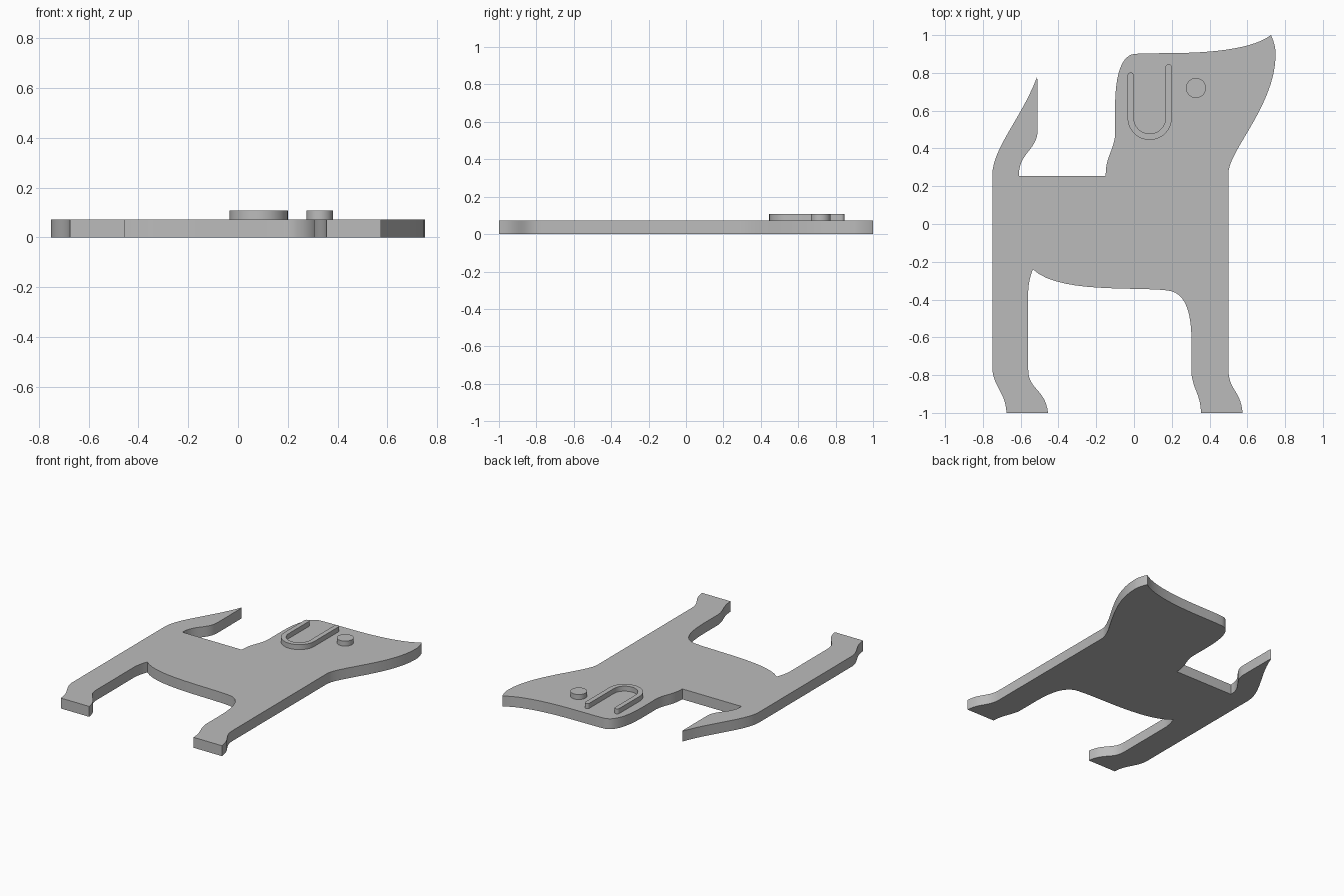
import bpy
import bmesh
import math
from mathutils import Vector

default_cube = bpy.data.objects.get("Cube")
if default_cube:
    bpy.data.objects.remove(default_cube, do_unlink=True)

BODY_TOP = 0.073
DETAIL_TOP = 0.108
STEPS = 14

grey = bpy.data.materials.new("plain grey")
grey.use_nodes = True
colour = (0.5, 0.5, 0.5, 1)
grey.diffuse_color = colour
for node in grey.node_tree.nodes:
    if node.type == "BSDF_PRINCIPLED":
        node.inputs["Base Color"].default_value = colour


def trace(start, segments):
    """Closed outline: one point is a straight edge, three are a Bezier curve."""
    points = [Vector(start)]
    for segment in segments:
        if len(segment) == 1:
            points.append(Vector(segment[0]))
            continue
        a = points[-1].copy()
        b, c, d = (Vector(p) for p in segment)
        for i in range(1, STEPS + 1):
            t = i / STEPS
            s = 1 - t
            points.append(a * s**3 + b * (3 * s * s * t) + c * (3 * s * t * t) + d * t**3)
    if (points[0] - points[-1]).length < 0.0001:
        points.pop()
    return points


def plate(name, outline, bottom, top):
    """Extrude a flat outline upward into a solid plate."""
    bm = bmesh.new()
    base = bm.faces.new([bm.verts.new((p[0], p[1], bottom)) for p in outline])
    extruded = bmesh.ops.extrude_face_region(bm, geom=[base], use_keep_orig=True)
    raised = [g for g in extruded["geom"] if isinstance(g, bmesh.types.BMVert)]
    bmesh.ops.translate(bm, verts=raised, vec=(0, 0, top - bottom))
    bmesh.ops.recalc_face_normals(bm, faces=bm.faces)
    mesh = bpy.data.meshes.new(name)
    bm.to_mesh(mesh)
    bm.free()
    mesh.materials.append(grey)
    obj = bpy.data.objects.new(name, mesh)
    bpy.context.collection.objects.link(obj)
    bpy.ops.object.select_all(action="DESELECT")
    obj.select_set(True)
    bpy.context.view_layer.objects.active = obj
    bpy.ops.object.shade_smooth_by_angle(angle=math.radians(30))
    return obj


# Dog silhouette, counterclockwise from the heel of the hind foot
silhouette = trace((-.675, -1), [
    # hind foot and inner hind leg
    [(-.455, -1)],
    [(-.47, -.87), (-.56, -.88), (-.56, -.77)],
    [(-.56, -.36)],
    [(-.56, -.31), (-.545, -.265), (-.535, -.24)],
    # belly
    [(-.4, -.37), (0, -.33), (.18, -.352)],
    [(.28, -.365), (.305, -.48), (.305, -.64)],
    # front leg and foot
    [(.305, -.8)],
    [(.32, -.89), (.35, -.9), (.355, -1)],
    [(.575, -1)],
    [(.565, -.88), (.5, -.88), (.5, -.77)],
    # chest, chin and nose
    [(.5, .28)],
    [(.52, .41), (.75, .64), (.75, .9)],
    [(.75, .94), (.735, .98), (.725, 1)],
    # brow and back of the head
    [(.62, .92), (.37, .905), (.2, .905)],
    [(.12, .903), (.06, .905), (0, .9)],
    [(-.07, .89), (-.1, .78), (-.1, .62)],
    [(-.1, .47)],
    [(-.11, .38), (-.15, .36), (-.15, .255)],
    # back and tail
    [(-.61, .255)],
    [(-.61, .38), (-.51, .39), (-.51, .5)],
    [(-.51, .74)],
    [(-.51, .755), (-.51, .765), (-.515, .775)],
    [(-.59, .57), (-.75, .4), (-.75, .26)],
    # outer hind leg
    [(-.75, -.77)],
    [(-.74, -.87), (-.68, -.89), (-.675, -1)],
])
plate("dog_body", silhouette, 0, BODY_TOP)


# Raised ear: a U-shaped band with uneven arms and rounded tips
def arc(centre, radius, start, end, count):
    angles = [math.radians(start + (end - start) * i / count) for i in range(count + 1)]
    return [(centre[0] + radius * math.cos(a), centre[1] + radius * math.sin(a)) for a in angles]


ear_centre = (.083, .562)
outer, inner = .117, .084
tip = (outer - inner) / 2
middle = (outer + inner) / 2
ear = (
    arc(ear_centre, outer, 180, 360, 32)
    + arc((ear_centre[0] + middle, .83), tip, 0, 180, 10)
    + arc(ear_centre, inner, 360, 180, 32)
    + arc((ear_centre[0] - middle, .786), tip, 0, 180, 10)
)
plate("ear", ear, BODY_TOP, DETAIL_TOP)

# Raised round eye
eye = arc((.328, .72), .053, 0, 360, 40)[:-1]
plate("eye", eye, BODY_TOP, DETAIL_TOP)
